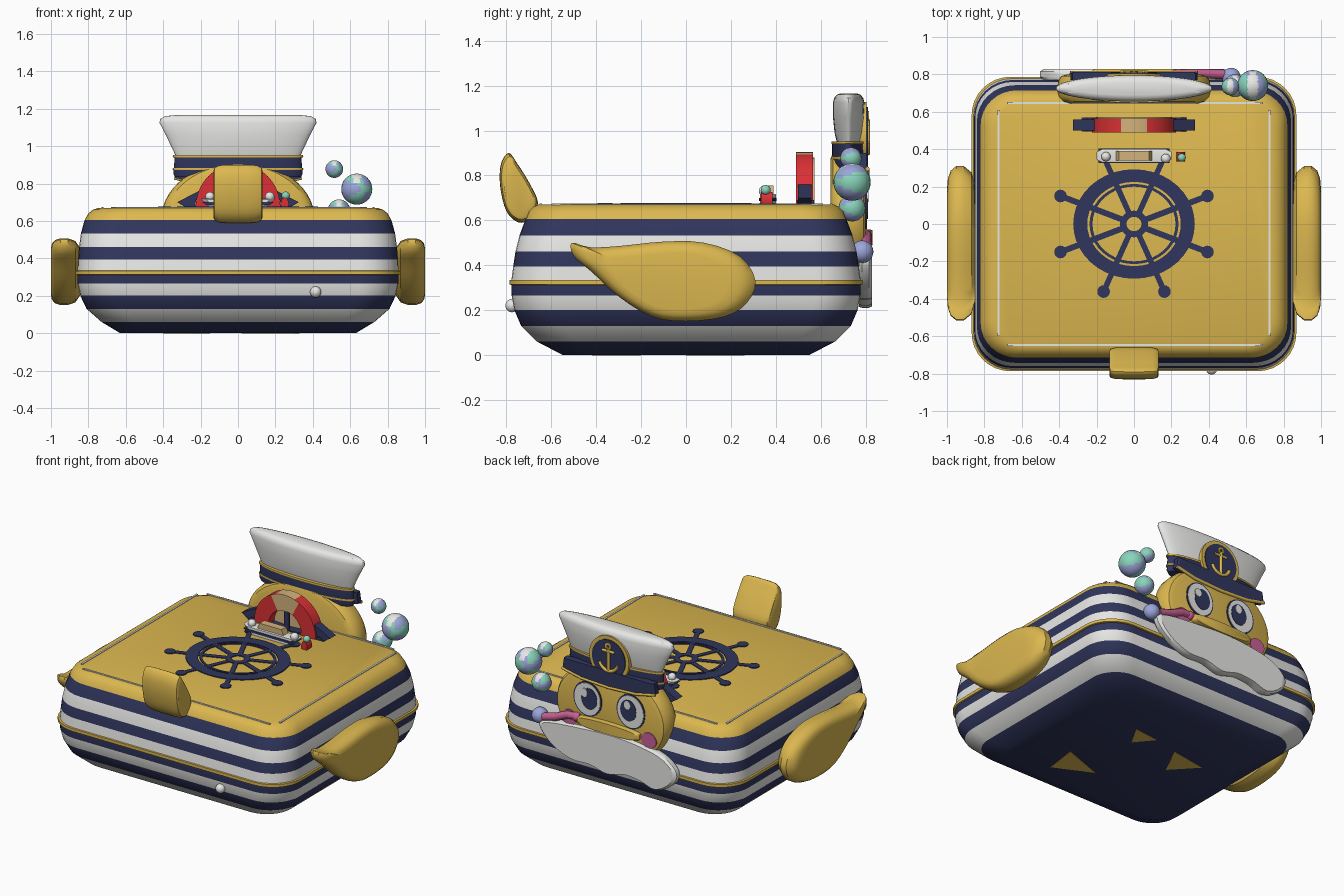
import bpy, bmesh, math
from mathutils import Vector

cube = bpy.data.objects.get("Cube")
if cube:
    bpy.data.objects.remove(cube, do_unlink=True)


def material(name, rgb):
    m = bpy.data.materials.new(name)
    m.use_nodes = True
    m.diffuse_color = (*rgb, 1)
    m.node_tree.nodes["Principled BSDF"].inputs["Base Color"].default_value = (*rgb, 1)
    return m


GOLD = material("gold", (0.72, 0.48, 0.08))
NAVY = material("navy", (0.03, 0.037, 0.11))
WHITE = material("white", (0.82, 0.82, 0.8))
RED = material("red", (0.7, 0.03, 0.035))
PINK = material("pink", (0.58, 0.12, 0.3))
TAN = material("tan", (0.65, 0.45, 0.2))
MINT = material("mint", (0.25, 0.66, 0.5))
LILAC = material("lilac", (0.33, 0.38, 0.7))


def finish(name, bm, mats, angle=0.6):
    bmesh.ops.recalc_face_normals(bm, faces=bm.faces)
    me = bpy.data.meshes.new(name)
    bm.to_mesh(me)
    bm.free()
    for m in mats:
        me.materials.append(m)
    me.shade_smooth()
    me.set_sharp_from_angle(angle=angle)
    ob = bpy.data.objects.new(name, me)
    bpy.context.collection.objects.link(ob)
    return ob


def ellipse(cx, cy, rx, ry, n=40):
    return [(cx + rx * math.cos(math.tau * i / n), cy + ry * math.sin(math.tau * i / n)) for i in range(n)]


def smooth(pts, n=5):
    """Closed rounded outline through a few points."""
    out = []
    for i in range(len(pts)):
        a, b, c, d = [Vector(pts[(i + k) % len(pts)]) for k in (-1, 0, 1, 2)]
        for j in range(n):
            t = j / n
            out.append(tuple(0.5 * (2 * b + (c - a) * t + (2 * a - 5 * b + 4 * c - d) * t * t
                                    + (3 * b - a - 3 * c + d) * t ** 3)))
    return out


def loft(name, outline, axis, layers, mats, rule=None, caps=True):
    """Stack scaled copies of an outline along an axis: layers are (depth, scale u, scale v)."""
    us, vs = zip(*outline)
    cu, cv = (min(us) + max(us)) / 2, (min(vs) + max(vs)) / 2
    place = {"x": lambda u, v, d: (d, u, v), "y": lambda u, v, d: (u, d, v), "z": lambda u, v, d: (u, v, d)}[axis]
    bm = bmesh.new()
    rings = []
    for lay in layers:
        d, su, sv = lay if len(lay) == 3 else (lay[0], lay[1], lay[1])
        rings.append([bm.verts.new(place(cu + (u - cu) * su, cv + (v - cv) * sv, d)) for u, v in outline])
    n = len(outline)
    for k in range(len(rings) - 1):
        for i in range(n):
            j = (i + 1) % n
            f = bm.faces.new((rings[k][i], rings[k][j], rings[k + 1][j], rings[k + 1][i]))
            f.material_index = rule(k, f.calc_center_median()) if rule else 0
    if caps:
        for r, k in ((rings[0], 0), (rings[-1], len(rings) - 2)):
            f = bm.faces.new(r)
            f.material_index = rule(k, f.calc_center_median()) if rule else 0
    return finish(name, bm, mats)


def plate(name, outline, axis, lo, hi, mat):
    return loft(name, outline, axis, [(lo, 1), (hi, 1)], [mat])


def ring(name, cx, cy, outer, inner, axis, lo, hi, mats, aspect=1, rule=None):
    k = inner / outer
    return loft(name, ellipse(cx, cy, outer, outer * aspect), axis,
                [(lo, k), (lo, 1), (hi, 1), (hi, k), (lo, k)], mats, rule, caps=False)


def tube(name, pts, r, mat):
    cu = bpy.data.curves.new(name, "CURVE")
    cu.dimensions = "3D"
    cu.bevel_depth, cu.bevel_resolution, cu.use_fill_caps = r, 3, True
    sp = cu.splines.new("POLY")
    sp.points.add(len(pts) - 1)
    for p, co in zip(sp.points, pts):
        p.co = (*co, 1)
    cu.materials.append(mat)
    ob = bpy.data.objects.new(name, cu)
    bpy.context.collection.objects.link(ob)


def ball(name, loc, r, mats, rule=None):
    bm = bmesh.new()
    bmesh.ops.create_uvsphere(bm, u_segments=24, v_segments=16, radius=r)
    for f in bm.faces:
        f.material_index = rule(f.calc_center_median()) if rule else 0
    bmesh.ops.translate(bm, verts=bm.verts, vec=loc)
    return finish(name, bm, mats)


# Striped body: rounded square lofted through a rounded side profile
corner = []
for q in range(4):
    sx, sy = ((1, 1), (-1, 1), (-1, -1), (1, -1))[q]
    for i in range(9):
        a = math.radians(90 * q + 90 * i / 8)
        corner.append((sx * 0.76 + 0.24 * math.cos(a), sy * 0.74 + 0.26 * math.sin(a)))
body = [(0, .63, .55), (.06, .73, .665), (.13, .81, .735), (.2, .843, .765), (.265, .857, .777),
        (.312, .858, .778), (.314, .868, .787), (.333, .868, .787), (.335, .858, .778), (.395, .855, .77),
        (.46, .85, .76), (.533, .84, .742), (.605, .82, .715), (.64, .8, .7), (.66, .775, .68), (.67, .745, .66)]
stripes = [1, 2, 1, 2, 1, 0, 0, 0, 2, 1, 2, 1, 0, 0, 0]
loft("body", corner, "z", body, [GOLD, NAVY, WHITE], lambda k, c: stripes[k])

# White trim line on the deck
for s in (-1, 1):
    plate("deck_trim_side", [(s * .719, -.6), (s * .731, -.6), (s * .731, .61), (s * .719, .61)], "z", .668, .674, WHITE)
    plate("deck_trim_end", [(-.68, s * .641), (.69, s * .641), (.69, s * .653), (-.68, s * .653)], "z", .668, .674, WHITE)

# Ship wheel on the deck
LO, HI = .668, .676
ring("wheel_rim", 0, 0, .325, .25, "z", LO, HI, [NAVY], .9)
ring("wheel_inner_rim", 0, 0, .238, .222, "z", LO, HI, [NAVY], .9)
ring("wheel_hub", 0, 0, .075, .04, "z", LO, HI, [NAVY], .95)
for i in range(8):
    a = math.radians(22.5 + 45 * i)
    d = Vector((math.cos(a), math.sin(a) * .92))
    side = Vector((-d.y, d.x)) * .016
    p, q = d * .065, d * .42
    plate("wheel_spoke", [tuple(v) for v in (p - side, q - side, q + side, p + side)], "z", LO, HI - .001, NAVY)
    plate("wheel_handle", ellipse(d.x * .425, d.y * .425, .034, .034, 16), "z", LO, HI, NAVY)

# Gold patches underneath
for tri in ([(.3, -.42), (.33, -.2), (.05, -.3)], [(-.15, .2), (-.4, .16), (-.25, 0)], [(.2, .26), (.12, .12), (.02, .24)]):
    plate("underside_patch", tri, "z", -.002, .002, GOLD)

# Wings
wing = smooth([(-.51, .5), (-.43, .48), (-.3, .485), (-.1, .505), (.08, .5), (.24, .44), (.31, .33), (.27, .23),
               (.17, .17), (0, .15), (-.15, .17), (-.3, .26), (-.42, .37), (-.5, .44)], 3)
for s, n in ((1, "left_wing"), (-1, "right_wing")):
    loft(n, wing, "x", [(s * .845, .72), (s * .87, .92), (s * .91, 1), (s * .95, 1), (s * .98, .94),
                        (s * .995, .84), (s * 1.0, .7)], [GOLD])

# Tail
tail = smooth([(-.745, .59), (-.8, .64), (-.828, .75), (-.825, .85), (-.79, .9), (-.75, .85), (-.7, .77),
               (-.66, .68), (-.69, .61)], 4)
loft("tail", tail, "x", [(-.132, .78), (-.125, .9), (-.1, .98), (-.05, 1), (.05, 1), (.1, .98), (.125, .9), (.132, .78)], [GOLD])

# Head
loft("head", ellipse(0, .61, .41, .31, 56), "y", [(.645, .86), (.655, .94), (.68, .99), (.72, 1), (.765, .99),
                                                 (.79, .95), (.8, .88)], [GOLD])

# Eyes and cheeks on the face
for s in (-1, 1):
    x = s * .158
    plate("eye_outline", ellipse(x, .67, .104, .114), "y", .79, .804, NAVY)
    plate("eye_white", ellipse(x, .67, .095, .105), "y", .795, .807, WHITE)
    plate("pupil", ellipse(x - s * .015, .675, .058, .07, 24), "y", .8, .81, NAVY)
    plate("eye_glint", ellipse(x + .02, .71, .024, .028, 16), "y", .805, .813, WHITE)
    plate("cheek", ellipse(s * .29, .515, .055, .05, 24), "y", .79, .806, PINK)

# Beak
loft("beak", smooth([(-.23, .525), (-.2, .55), (0, .56), (.2, .55), (.23, .525), (.2, .495), (0, .485), (-.2, .495)], 4),
     "y", [(.78, 1), (.815, 1), (.83, .9)], [GOLD])

# Cap: band, gold cords, visor and flared crown
loft("cap_band", ellipse(0, .722, .345, .072, 56), "z", [(.835, .97), (.85, 1), (.95, .98)], [NAVY])
for z in (.872, .94):
    loft("cap_cord", ellipse(0, .722, .347, .074, 56), "z", [(z, 1), (z + .005, 1.008), (z + .012, 1)], [GOLD])
visor = [(-.33, .9), (-.34, .83), (-.2, .8), (0, .79), (.2, .8), (.34, .83), (.33, .9)]
loft("visor", visor, "y", [(.77, 1), (.805, 1), (.812, .97)], [NAVY])
tube("visor_edge", [(x, .808, z) for x, z in visor[1:-1]], .01, GOLD)
loft("cap_crown", ellipse(0, .725, .42, .07, 56), "z", [(.945, .79, .75), (.99, .84, .9), (1.06, .92, 1), (1.125, 1, 1),
                                                       (1.145, .99, .93), (1.16, .93, .75), (1.166, .8, .5)], [WHITE])

# Anchor badge on the cap
plate("badge_rim", ellipse(0, .98, .145, .148), "y", .77, .805, GOLD)
plate("badge_field", ellipse(0, .98, .122, .125), "y", .8, .81, NAVY)
tube("badge_anchor_shank", [(0, .81, 1.05), (0, .81, .9)], .011, GOLD)
tube("badge_anchor_stock", [(-.045, .81, 1.03), (.045, .81, 1.03)], .009, GOLD)
tube("badge_anchor_arms", [(.07 * math.sin(a / 4), .81, .97 - .07 * math.cos(a / 4)) for a in range(-5, 6)], .011, GOLD)
ring("badge_anchor_eye", 0, 1.065, .022, .01, "y", .805, .816, [GOLD])

# Foam bib below the beak
foam = smooth([(-.5, .36), (-.47, .27), (-.36, .21), (-.25, .24), (-.13, .25), (0, .22), (.13, .25), (.27, .25), (.4, .3),
               (.48, .37), (.5, .43), (.42, .46), (.2, .48), (0, .49), (-.2, .48), (-.4, .44)], 4)
loft("foam_bib", foam, "y", [(.77, .97), (.785, 1), (.815, 1), (.828, .96)], [WHITE])

# Pink ribbon arm
tube("pink_arm", [(.21, .8, .535), (.3, .803, .53), (.39, .803, .49), (.48, .8, .465)], .025, PINK)
ball("pink_arm_end", (.24, .8, .53), .03, [PINK])

# Two-tone bubbles
for x, y, z, r in ((.515, .735, .877, .047), (.635, .74, .77, .083), (.54, .74, .655, .06)):
    ball("bubble", (x, y, z), r, [LILAC, MINT, WHITE],
         lambda c: 2 if abs(c.x) < c.z * .35 else (1 if math.floor(math.atan2(c.z, c.x + c.y * .5) / (math.pi / 3) + .5) % 2 == 0 else 0))
ball("low_bubble", (.52, .785, .46), .05, [LILAC])

# Life ring with anchor standing on the deck
ring("life_ring", 0, .68, .225, .12, "y", .49, .565, [RED, TAN], 1, lambda k, c: int(abs(c.x) < .085 and c.z > .68))
plate("ring_backing", ellipse(0, .68, .2, .2), "y", .55, .572, TAN)
tube("anchor_shank", [(0, .51, .9), (0, .51, .67)], .018, NAVY)
tube("anchor_stock", [(-.08, .51, .84), (.08, .51, .84)], .014, NAVY)
plate("anchor_base", [(-.31, .65), (.31, .65), (.25, .69), (0, .675), (-.25, .69)], "y", .495, .57, NAVY)
for s in (-1, 1):
    plate("anchor_fluke", [(s * .325, .7), (s * .21, .76), (s * .24, .65)], "y", .5, .56, NAVY)

# Small toy boat on the deck
boat = [(-.2, .72), (-.14, .66), (.14, .66), (.2, .72)]
loft("boat_hull", boat, "y", [(.33, .85), (.345, 1), (.385, 1), (.4, .85)], [WHITE])
plate("boat_stripe", [(-.17, .685), (.17, .685), (.19, .7), (-.19, .7)], "y", .326, .404, NAVY)
plate("boat_cabin", [(-.1, .71), (.1, .71), (.08, .755), (-.08, .755)], "y", .34, .39, TAN)
ball("boat_bead", (-.15, .36, .73), .025, [WHITE])
ball("boat_bead", (.17, .35, .73), .025, [WHITE])
plate("boat_flag", ellipse(.25, .69, .022, .035, 16), "y", .335, .385, RED)
ball("boat_lamp", (.255, .355, .735), .022, [MINT])

# Plug on the front side
ball("plug", (.415, -.775, .22), .03, [WHITE])
